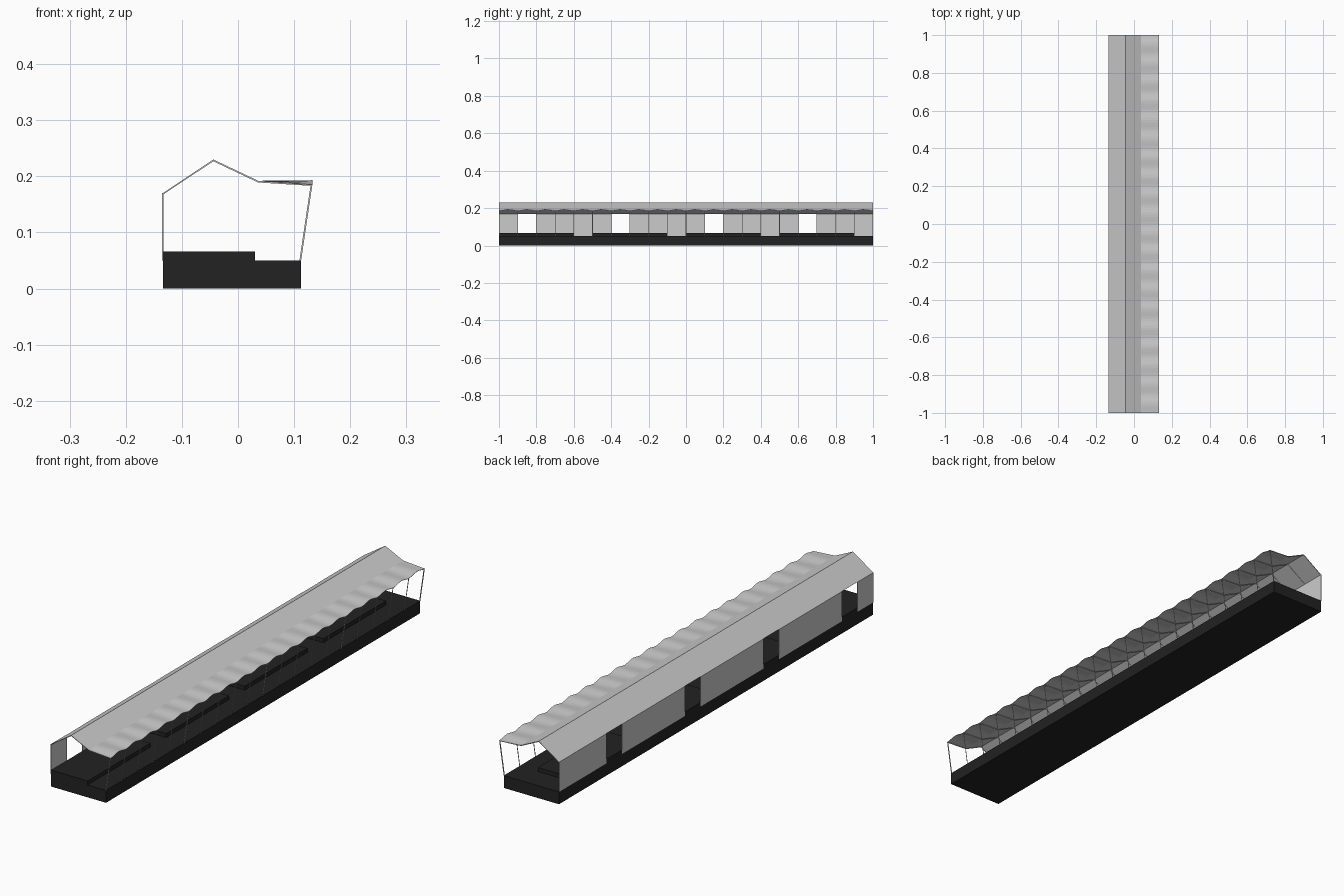
import bpy, bmesh, math
from mathutils import Vector

if "Cube" in bpy.data.objects:
    bpy.data.objects.remove(bpy.data.objects["Cube"])


def material(name, v):
    m = bpy.data.materials.new(name)
    m.diffuse_color = (v, v, v, 1)
    m.use_nodes = True
    m.node_tree.nodes["Principled BSDF"].inputs["Base Color"].default_value = m.diffuse_color
    return m


PALE = material("pale grey", 0.6)
DARK = material("charcoal", 0.016)

BACK, FRONT, STEP = -0.133, 0.112, 0.03      # x of the main lines
FLOOR, DECK, EAVE = 0.05, 0.066, 0.17        # heights
RIDGE, VALLEY, TIP = (-0.044, 0.23), (0.036, 0.192), 0.133
BAY, MODULE = 0.1, 0.5
starts = [-1 + MODULE * i for i in range(4)]


def finish(name, bm, mat):
    bmesh.ops.recalc_face_normals(bm, faces=bm.faces)
    me = bpy.data.meshes.new(name)
    bm.to_mesh(me)
    bm.free()
    me.materials.append(mat)
    ob = bpy.data.objects.new(name, me)
    bpy.context.collection.objects.link(ob)
    return ob


def box(bm, lo, hi):
    vs = bmesh.ops.create_cube(bm, size=1)["verts"]
    for v in vs:
        v.co = Vector([a + (b - a) * (c + 0.5) for a, b, c in zip(lo, hi, v.co)])


def bar(bm, a, b, y, t):
    """Thin square bar from a to b, both (x, z), in the cross plane y."""
    d = Vector((b[0] - a[0], b[1] - a[1])).normalized() * t / 2
    n = (-d.y, d.x)
    rings = []
    for yy in (y - t / 2, y + t / 2):
        rings.append([bm.verts.new((p[0] + s * n[0], yy, p[1] + s * n[1]))
                      for p, s in ((a, -1), (b, -1), (b, 1), (a, 1))])
    bm.faces.new(rings[0])
    bm.faces.new(rings[1])
    for i in range(4):
        j = (i + 1) % 4
        bm.faces.new((rings[0][i], rings[0][j], rings[1][j], rings[1][i]))


# Plinth
bm = bmesh.new()
box(bm, (BACK - 0.001, -1, 0), (FRONT, 1, FLOOR))
finish("plinth", bm, DARK)

# Raised deck, broken by a low passage at the end of every module
bm = bmesh.new()
for y in starts:
    box(bm, (BACK - 0.001, y, FLOOR), (STEP, y + MODULE - BAY, DECK))
finish("raised_deck", bm, DARK)

# Back wall panels, leaving one open bay per module
bm = bmesh.new()
for y in starts:
    for a, b in ((0, BAY), (2 * BAY, MODULE)):
        box(bm, (BACK - 0.002, y + a, FLOOR), (BACK, y + b, EAVE))
finish("back_wall", bm, PALE)

# Pitched roof running into the scalloped front canopy
bm = bmesh.new()
SEG = 8
rows = []
for i in range(20 * SEG + 1):
    y = -1 + i * BAY / SEG
    tip_z = 0.189 - 0.004 * math.cos(2 * math.pi * i / SEG)
    rows.append([bm.verts.new((x, y, z)) for x, z in
                 ((BACK - 0.001, EAVE), RIDGE, VALLEY, (TIP, tip_z))])
for r, s in zip(rows, rows[1:]):
    for k in range(3):
        bm.faces.new((r[k], r[k + 1], s[k + 1], s[k]))
roof = finish("roof", bm, PALE)
if roof.data.polygons[0].normal.z < 0:
    roof.data.flip_normals()
mod = roof.modifiers.new("thickness", "SOLIDIFY")
mod.thickness = 0.001
mod.offset = -1

# Slanted posts and rafters at every bay line
posts, rafters = bmesh.new(), bmesh.new()
for i in range(21):
    y = max(-0.9985, min(0.9985, -1 + i * BAY))
    t = 0.003 if i % 5 == 0 else 0.002
    bar(posts, (FRONT - 0.001, FLOOR), (TIP - 0.002, 0.185), y, t)
    line = [(BACK, EAVE - 0.001), (RIDGE[0], RIDGE[1] - 0.002),
            (VALLEY[0], VALLEY[1] - 0.002), (TIP - 0.002, 0.184)]
    for a, b in zip(line, line[1:]):
        bar(rafters, a, b, y, 0.002)
finish("front_posts", posts, PALE)
finish("rafters", rafters, PALE)
